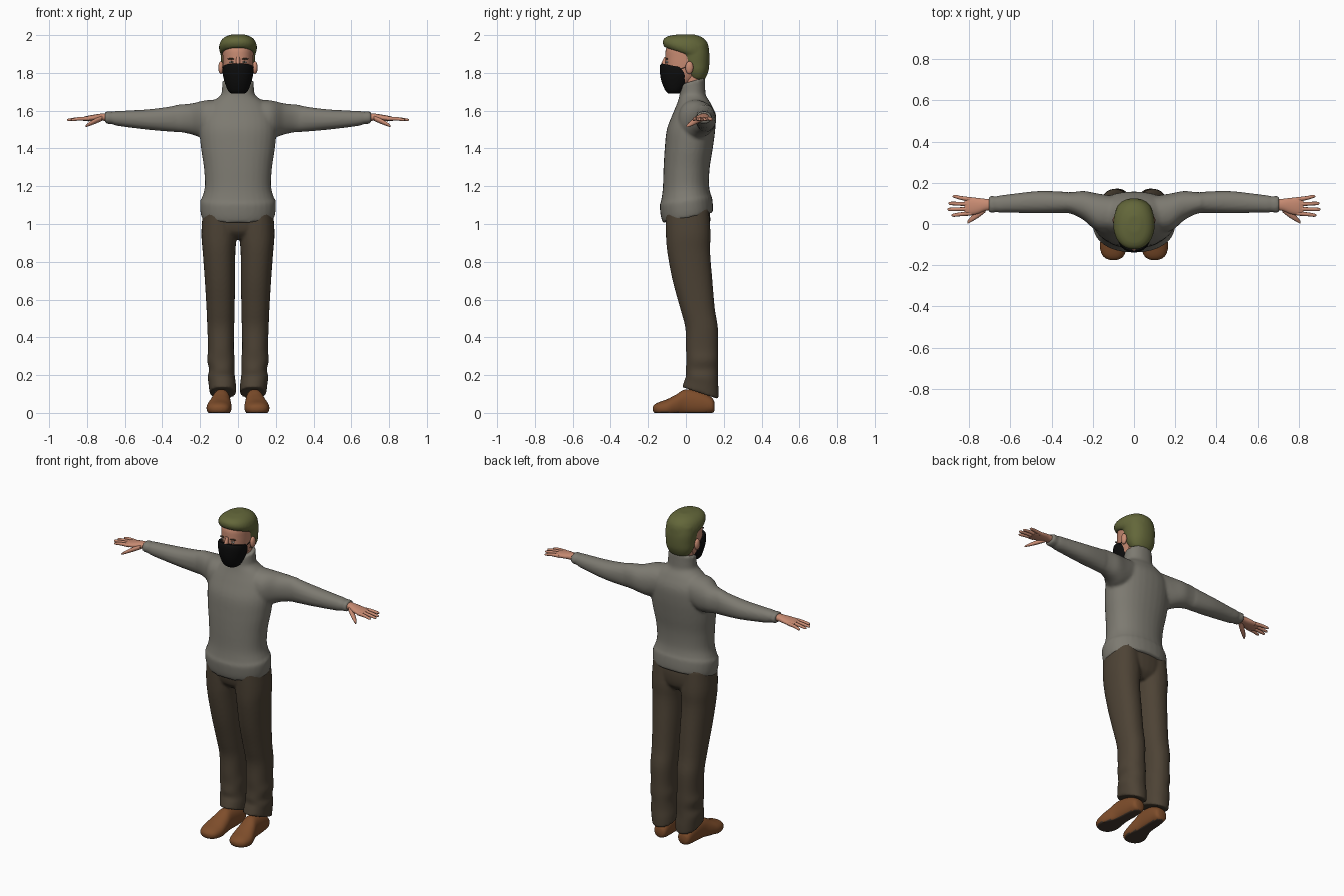
import bpy, bmesh, math
from mathutils import Matrix


def material(name, rgb):
    m = bpy.data.materials.new(name)
    m.diffuse_color = (*rgb, 1)
    return m


WOOL = material("grey_wool", (0.205, 0.195, 0.165))
CLOTH = material("brown_cloth", (0.075, 0.056, 0.036))
LEATHER = material("tan_leather", (0.21, 0.075, 0.024))
SOLE = material("dark_sole", (0.06, 0.04, 0.028))
SKIN = material("skin", (0.58, 0.26, 0.17))
HAIR = material("olive_hair", (0.125, 0.135, 0.042))
BLACK = material("black_fabric", (0.004, 0.004, 0.004))
BROW = material("dark_brow", (0.05, 0.035, 0.02))
WHITE = material("eye_white", (0.6, 0.58, 0.55))

ORDER = {"z": (1, 2, 0), "x": (0, 1, 2), "y": (1, 0, 2)}


def smooth_rings(rings, steps):
    """Catmull-Rom interpolation between ring parameters."""
    rings = [tuple(r) + (0,) * (6 - len(r)) for r in rings]
    out, last = [], len(rings) - 1
    for i in range(last):
        a, b, c, d = (rings[min(max(i + k, 0), last)] for k in (-1, 0, 1, 2))
        for s in range(steps):
            u = s / steps
            out.append([0.5 * (2 * q + (r - p) * u + (2 * p - 5 * q + 4 * r - w) * u * u
                               + (3 * q - p - 3 * r + w) * u ** 3)
                        for p, q, r, w in zip(a, b, c, d)])
    return out + [rings[-1]]


def loft(bm, axis, rings, side=1, power=2.2, n=32, steps=4):
    """Rings are (position on axis, centre 1, centre 2, radius 1, radius 2, tilt)."""
    loops = []
    for t, c1, c2, r1, r2, tilt in smooth_rings(rings, steps):
        loop = []
        for k in range(n):
            a = 2 * math.pi * k / n
            ca, sa = math.cos(a), math.sin(a)
            p = r1 * math.copysign(abs(ca) ** (2 / power), ca)
            q = r2 * math.copysign(abs(sa) ** (2 / power), sa)
            v = (t + tilt * q, c1 + p, c2 + q)
            x, y, z = (v[j] for j in {"z": (1, 2, 0), "x": (0, 1, 2), "y": (1, 0, 2)}[axis])
            loop.append(bm.verts.new((x * side, y, z)))
        loops.append(loop)
    for a, b in zip(loops, loops[1:]):
        for k in range(n):
            bm.faces.new((a[k], a[(k + 1) % n], b[(k + 1) % n], b[k]))
    bm.faces.new(loops[0])
    bm.faces.new(loops[-1])


def blob(bm, loc, size):
    m = Matrix.Translation(loc) @ Matrix.Diagonal((*size, 1))
    bmesh.ops.create_uvsphere(bm, u_segments=20, v_segments=12, radius=1, matrix=m)


def finish(bm, name, *mats, voxel=0, relax=4):
    """Make the object; voxel > 0 fuses overlapping shells into one skin."""
    bmesh.ops.recalc_face_normals(bm, faces=bm.faces)
    me = bpy.data.meshes.new(name)
    bm.to_mesh(me)
    bm.free()
    for m in mats:
        me.materials.append(m)
    ob = bpy.data.objects.new(name, me)
    bpy.context.collection.objects.link(ob)
    bpy.context.view_layer.objects.active = ob
    ob.select_set(True)
    bpy.ops.object.shade_smooth_by_angle(angle=math.radians(50))
    ob.select_set(False)
    if voxel:
        r = ob.modifiers.new("fuse", "REMESH")
        r.mode, r.voxel_size, r.use_smooth_shade = "VOXEL", voxel, True
        s = ob.modifiers.new("relax", "SMOOTH")
        s.factor, s.iterations = 0.5, relax
    return ob


# sweater: torso with collar, fused with both sleeves
bm = bmesh.new()
loft(bm, "z", [(1.033, 0, .01, .192, .133, .2), (1.07, 0, .005, .199, .138, .2),
               (1.12, 0, 0, .2, .138, .15), (1.14, 0, 0, .19, .131, .12),
               (1.2, 0, 0, .175, .122, .08), (1.3, 0, .004, .18, .122), (1.4, 0, .015, .195, .127),
               (1.5, 0, .027, .203, .128), (1.58, 0, .042, .19, .113), (1.64, 0, .042, .145, .088),
               (1.68, 0, .036, .093, .07), (1.71, 0, .035, .085, .067, .1), (1.757, 0, .035, .083, .065, .3)])
for s in (1, -1):
    loft(bm, "x", [(.06, .05, 1.575, .08, .085), (.17, .055, 1.555, .092, .1), (.24, .088, 1.556, .072, .083),
                   (.29, .1, 1.559, .056, .075), (.325, .104, 1.559, .05, .072), (.345, .105, 1.556, .052, .068),
                   (.465, .106, 1.553, .054, .055), (.6, .1, 1.557, .045, .043), (.65, .097, 1.56, .042, .038),
                   (.67, .096, 1.562, .038, .032), (.685, .095, 1.563, .041, .034), (.705, .095, 1.564, .04, .029)],
         side=s)
finish(bm, "sweater", WOOL, voxel=.009)

# trousers: hips fused with two slightly creased legs
bm = bmesh.new()
loft(bm, "z", [(.92, 0, .015, .1, .07), (.96, 0, .012, .17, .108), (1.03, 0, .01, .188, .119), (1.1, 0, .005, .18, .115)])
for s in (1, -1):
    loft(bm, "z", [(.105, .08, .076, .07, .096, -.33), (.15, .083, .082, .072, .09, -.25),
                   (.19, .088, .085, .072, .084, -.1), (.23, .086, .084, .067, .085), (.28, .09, .087, .073, .084),
                   (.34, .09, .085, .068, .085), (.45, .091, .083, .071, .086), (.55, .092, .062, .074, .091),
                   (.7, .095, .035, .08, .105), (.85, .1, .015, .086, .113), (.95, .1, .012, .093, .118),
                   (1.08, .1, .006, .085, .115)], side=s)
finish(bm, "trousers", CLOTH, voxel=.008, relax=3)

# shoes, flattened on the ground, with a darker underside
for s, name in ((1, "left_shoe"), (-1, "right_shoe")):
    bm = bmesh.new()
    loft(bm, "y", [(.15, .082, .035, .025, .025), (.135, .082, .04, .04, .042), (.08, .084, .05, .045, .062),
                   (0, .088, .055, .048, .07), (-.05, .094, .04, .058, .058), (-.1, .1, .026, .066, .046),
                   (-.145, .101, .022, .056, .034), (-.166, .1, .022, .038, .022), (-.175, .1, .022, .015, .01)], side=s)
    for v in bm.verts:
        v.co.z = max(v.co.z, 0)
    bm.normal_update()
    bmesh.ops.recalc_face_normals(bm, faces=bm.faces)
    for f in bm.faces:
        f.material_index = int(f.calc_center_median().z < .004)
    finish(bm, name, LEATHER, SOLE)

# hands: palm, four fingers and thumb
for s, name in ((1, "left_hand"), (-1, "right_hand")):
    bm = bmesh.new()
    loft(bm, "x", [(.67, .095, 1.565, .026, .022), (.72, .093, 1.566, .029, .019), (.76, .088, 1.562, .039, .017),
                   (.8, .085, 1.558, .043, .014), (.823, .085, 1.556, .038, .009)], side=s, n=20)
    for y0, y1, tip in ((.119, .134, .88), (.096, .1, .9), (.073, .071, .905), (.052, .043, .885)):
        loft(bm, "x", [(.79, y0, 1.558, .011, .011), (.84, (y0 + y1) / 2, 1.557, .0095, .0095),
                       (tip - .01, y1, 1.552, .008, .007), (tip, y1, 1.551, .003, .003)], side=s, n=10)
    loft(bm, "x", [(.72, .078, 1.56, .02, .014), (.755, .05, 1.545, .019, .014), (.79, .024, 1.528, .014, .01),
                   (.808, .008, 1.518, .007, .005)], side=s, n=12)
    finish(bm, name, SKIN)

# head with neck, nose and ears
bm = bmesh.new()
loft(bm, "z", [(1.7, 0, -.07, .03, .03), (1.73, 0, -.05, .055, .058), (1.78, 0, -.02, .07, .09),
               (1.83, 0, 0, .078, .11), (1.88, 0, .003, .081, .112), (1.93, 0, .004, .08, .108),
               (1.965, 0, .01, .06, .08), (1.98, 0, .01, .03, .04)])
loft(bm, "z", [(1.6, 0, .04, .06, .05), (1.82, 0, .035, .062, .055)])
loft(bm, "z", [(1.82, 0, -.118, .016, .018), (1.85, 0, -.112, .012, .018), (1.885, 0, -.104, .009, .01)], n=12)
for s in (1, -1):
    blob(bm, (s * .09, .018, 1.828), (.014, .021, .034))
finish(bm, "head", SKIN)

# face mask over nose and chin
bm = bmesh.new()
loft(bm, "z", [(1.69, 0, -.063, .032, .028), (1.705, 0, -.06, .052, .048), (1.75, 0, -.054, .07, .076, -.1),
               (1.795, 0, -.05, .081, .088, -.15), (1.822, 0, -.052, .081, .085, -.2),
               (1.835, 0, -.055, .077, .074, -.2)], power=2.1)
loft(bm, "y", [(-.04, 0, 1.815, .079, .004), (.02, 0, 1.84, .083, .004)], n=24)  # ear loops
finish(bm, "face_mask", BLACK)

# hair: swept cap fused with the back and sides
bm = bmesh.new()
loft(bm, "z", [(1.9, 0, 0, .087, .114, -.32), (1.915, 0, 0, .097, .121, -.3), (1.94, 0, 0, .1, .123, -.2),
               (1.97, 0, -.001, .09, .115, -.1), (1.992, 0, -.003, .066, .088, -.04), (2.004, 0, 0, .03, .04)])
loft(bm, "z", [(1.763, 0, .06, .05, .035), (1.775, 0, .06, .066, .045), (1.81, 0, .055, .083, .064),
               (1.85, 0, .05, .088, .074), (1.9, 0, .044, .092, .08), (1.95, 0, .035, .09, .08)])
finish(bm, "hair", HAIR, voxel=.007, relax=2)

# eyes and brows
for name, mat, x, y, z, size in (("eye_whites", WHITE, .033, -.1, 1.857, (.014, .007, .0055)),
                                 ("pupils", BROW, .033, -.105, 1.857, (.0055, .004, .0055)),
                                 ("brows", BROW, .034, -.101, 1.874, (.021, .008, .0045))):
    bm = bmesh.new()
    for s in (1, -1):
        blob(bm, (s * x, y, z), size)
    finish(bm, name, mat)
